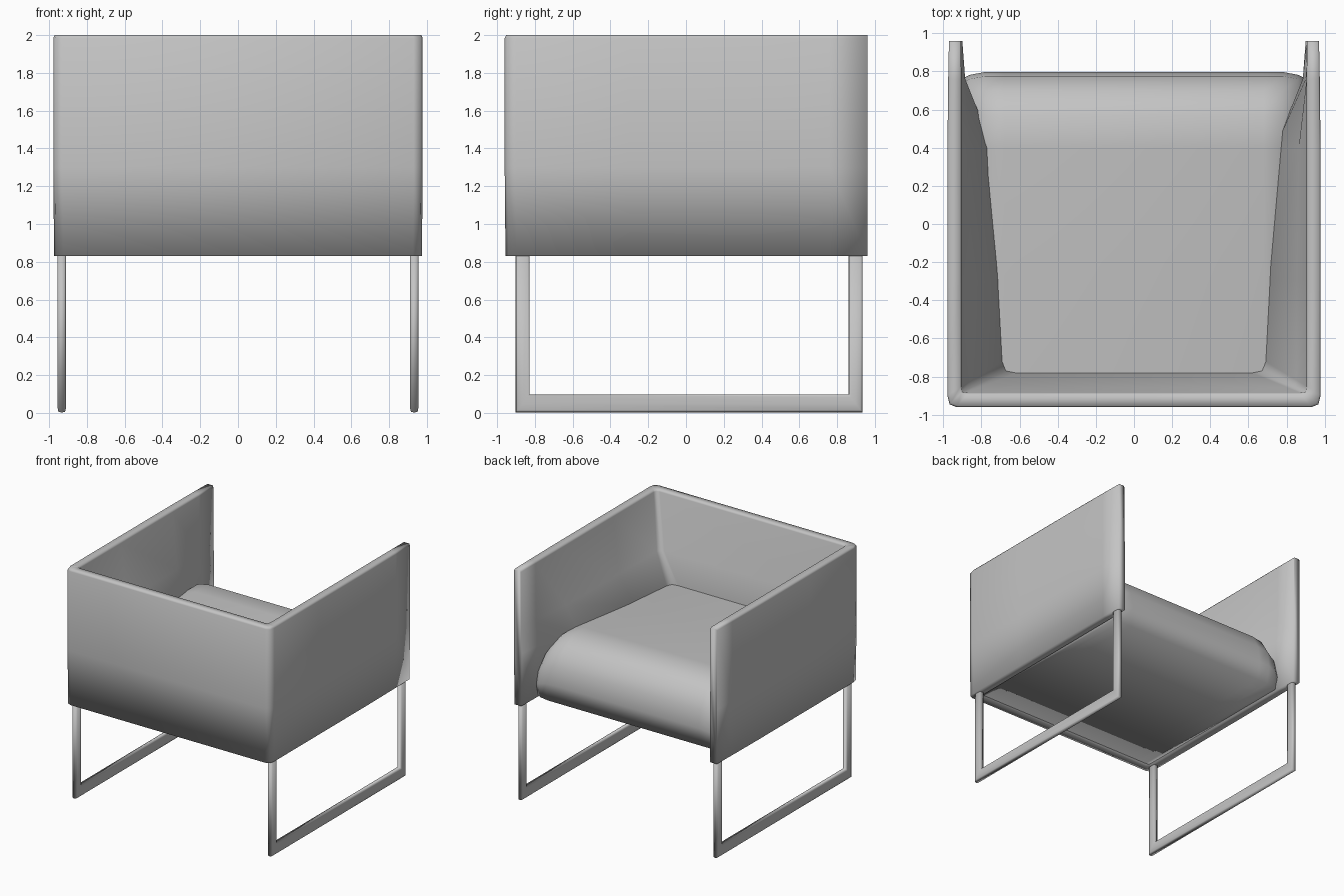
import bpy, bmesh, math

cube = bpy.data.objects.get("Cube")
if cube:
    bpy.data.objects.remove(cube, do_unlink=True)

grey = bpy.data.materials.new("soft_grey")
grey.use_nodes = True
colour = (0.55, 0.55, 0.55, 1)
grey.diffuse_color = colour
grey.node_tree.nodes["Principled BSDF"].inputs["Base Color"].default_value = colour


def loft(name, rings):
    """Skin closed rings of equal length, cap both ends and smooth."""
    bm = bmesh.new()
    rows = [[bm.verts.new(p) for p in ring] for ring in rings]
    n = len(rows[0])
    for a, b in zip(rows, rows[1:]):
        for i in range(n):
            j = (i + 1) % n
            bm.faces.new((a[i], a[j], b[j], b[i]))
    bm.faces.new(rows[0])
    bm.faces.new(rows[-1][::-1])
    bmesh.ops.recalc_face_normals(bm, faces=bm.faces)
    mesh = bpy.data.meshes.new(name)
    bm.to_mesh(mesh)
    bm.free()
    mesh.materials.append(grey)
    mesh.shade_smooth()
    obj = bpy.data.objects.new(name, mesh)
    bpy.context.collection.objects.link(obj)
    return obj


# Wrap-around shell: each station gives the outer face, the inner face
# and the foot of the padding where the inner face flares into the seat
half = [((0.97, 0.96), (0.907, 0.96), (0.9, 0.96)),
        ((0.974, 0.76), (0.905, 0.76), (0.885, 0.76)),
        ((0.978, 0.4), (0.905, 0.4), (0.74, 0.4)),
        ((0.978, -0.3), (0.905, -0.3), (0.7, -0.3)),
        ((0.978, -0.9), (0.905, -0.85), (0.69, -0.72)),
        ((0.967, -0.945), (0.9, -0.88), (0.67, -0.77)),
        ((0.93, -0.96), (0.87, -0.885), (0.62, -0.78))]
stations = half + [tuple((-x, y) for x, y in s) for s in reversed(half)]


def mix(a, b, t, z):
    return (a[0] + t * (b[0] - a[0]), a[1] + t * (b[1] - a[1]), z)


def shell_ring(outer, inner, foot):
    ring = [mix(outer, inner, t, z) for t, z in
            [(0.06, 0.83), (0, 1.3), (0, 1.985), (0.1, 2), (0.9, 2), (1, 1.985)]]
    ring += [mix(inner, foot, t, z) for t, z in [(0.25, 1.5), (1, 1.28)]]
    return ring + [mix(outer, inner, 1.1, 0.83)]


loft("arms_and_backrest", [shell_ring(*s) for s in stations])

# Seat cushion: side profile lofted across, falling away at both sides
BASE = 0.84
profile = [(-0.9, BASE), (-0.9, 1.27), (-0.8, 1.28), (-0.2, 1.31), (0.4, 1.355),
           (0.57, 1.355), (0.7, 1.28), (0.775, 1.15), (0.797, 1.0), (0.77, BASE)]
side = [(0.9, 0.18, 0.035), (0.86, 0.1, 0.015), (0.78, 0.02, 0.0), (0.68, 0.0, 0.0)]
slices = [(-x, d, p) for x, d, p in side] + side[::-1]
loft("seat_cushion", [
    [(x, y - (pull if y > 0 else 0), z - drop * (z - BASE) / 0.5) for y, z in profile]
    for x, drop, pull in slices])


# Sled legs: flattened bar swept round a mitred U on each side
def soft(v):
    return math.copysign(abs(v) ** 0.5, v)


angles = [math.tau * k / 12 for k in range(12)]
bar = [(soft(math.cos(a)) * 0.0225, soft(math.sin(a))) for a in angles]
path = [(-0.865, 0.86, -1, 0), (-0.865, 0.05, -1, -1),
        (0.898, 0.05, 1, -1), (0.898, 0.86, 1, 0)]
for name, cx in (("left_leg_frame", 0.933), ("right_leg_frame", -0.933)):
    loft(name, [[(cx + u, y + sy * v * 0.037, z + sz * v * 0.048) for u, v in bar]
                for y, z, sy, sz in path])
